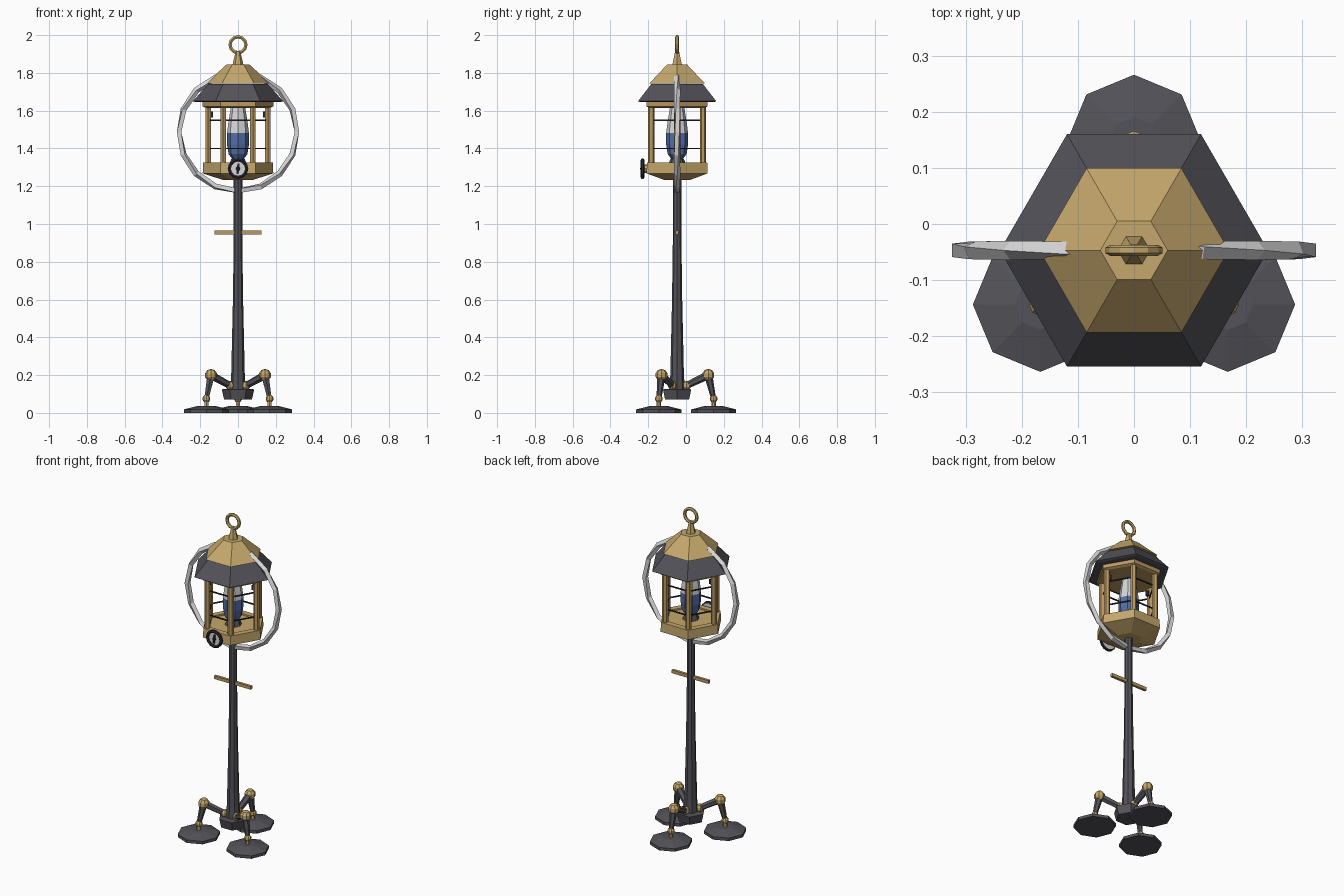
import bpy, bmesh, math
from mathutils import Vector, Matrix

if "Cube" in bpy.data.objects:
    bpy.data.objects.remove(bpy.data.objects["Cube"])

CY = -0.047  # y of the lamp's axis


def mat(name, r, g, b):
    m = bpy.data.materials.new(name)
    m.diffuse_color = (r, g, b, 1)
    m.use_nodes = True
    m.node_tree.nodes["Principled BSDF"].inputs["Base Color"].default_value = m.diffuse_color
    return m


GOLD = mat("brass", 0.56, 0.39, 0.15)
BRONZE = mat("bronze", 0.50, 0.32, 0.12)
IRON = mat("iron", 0.085, 0.085, 0.10)
BLACK = mat("black_metal", 0.02, 0.02, 0.03)
SILVER = mat("silver", 0.68, 0.68, 0.68)
BLUE = mat("blue_liquid", 0.09, 0.16, 0.38)


def finish(bm, name, *mats):
    bmesh.ops.recalc_face_normals(bm, faces=bm.faces)
    me = bpy.data.meshes.new(name)
    bm.to_mesh(me)
    bm.free()
    for m in mats:
        me.materials.append(m)
    ob = bpy.data.objects.new(name, me)
    bpy.context.collection.objects.link(ob)
    return ob


def lathe(name, profile, n, *mats, center=(0, CY)):
    """Stack of n-sided rings from (radius, z) pairs, capped at both ends."""
    bm = bmesh.new()
    rings = []
    for r, z in profile:
        rings.append([bm.verts.new((center[0] + r * math.cos(math.tau * i / n),
                                    center[1] + r * math.sin(math.tau * i / n), z))
                      for i in range(n)])
    for a, b in zip(rings, rings[1:]):
        for i in range(n):
            j = (i + 1) % n
            bm.faces.new((a[i], a[j], b[j], b[i]))
    bm.faces.new(rings[0])
    bm.faces.new(rings[-1])
    return finish(bm, name, *mats)


def rod(name, a, b, r1, r2, n, m):
    a, b = Vector(a), Vector(b)
    d = b - a
    M = Matrix.Translation((a + b) / 2) @ d.to_track_quat('Z', 'Y').to_matrix().to_4x4()
    bm = bmesh.new()
    bmesh.ops.create_cone(bm, cap_ends=True, segments=n, radius1=r1, radius2=r2,
                          depth=d.length, matrix=M)
    return finish(bm, name, m)


def ball(name, p, r, m):
    bm = bmesh.new()
    bmesh.ops.create_uvsphere(bm, u_segments=8, v_segments=5, radius=r,
                              matrix=Matrix.Translation(p))
    return finish(bm, name, m)


def box(name, p, size, m, rot=0):
    bm = bmesh.new()
    M = Matrix.Translation(p) @ Matrix.Rotation(rot, 4, 'Y') @ Matrix.Diagonal((*size, 1))
    bmesh.ops.create_cube(bm, size=1, matrix=M)
    return finish(bm, name, m)


def hoop(name, c, R, r, n, k, m, twist=0.0, flat=False):
    """Ring with a k-sided section, upright in xz, or lying flat in xy."""
    bm = bmesh.new()
    c = Vector(c)
    up = Vector((0, 1, 0)) if flat else Vector((0, 0, 1))
    side = Vector((0, 0, 1)) if flat else Vector((0, 1, 0))
    rings = []
    for i in range(n):
        t = math.tau * i / n
        out = Vector((1, 0, 0)) * math.cos(t) + up * math.sin(t)
        ring = []
        for j in range(k):
            a = math.tau * (j + 0.5) / k + twist * i
            ring.append(bm.verts.new(c + out * (R + r * math.cos(a)) + side * r * math.sin(a)))
        rings.append(ring)
    for i in range(n):
        p, q = rings[i], rings[(i + 1) % n]
        for j in range(k):
            l = (j + 1) % k
            bm.faces.new((p[j], p[l], q[l], q[j]))
    return finish(bm, name, m)


def polar(radius, deg, z):
    t = math.radians(deg)
    return Vector((radius * math.cos(t), CY + radius * math.sin(t), z))


# Pole and its base
lathe("base_hub", [(0.074, 0.072), (0.086, 0.125), (0.045, 0.127)], 6, IRON)
lathe("pole", [(0.042, 0.12), (0.036, 0.2), (0.027, 0.6), (0.023, 0.9), (0.023, 1.24)], 8, IRON)
box("crossbar", (0, CY, 0.955), (0.25, 0.016, 0.02), BRONZE)

# Three jointed legs with wide feet
for deg in (90, 210, 330):
    hip, knee, ankle = polar(0.05, deg, 0.145), polar(0.165, deg, 0.2), polar(0.193, deg, 0.075)
    foot = polar(0.193, deg, 0)
    ball("hip_joint", hip, 0.024, GOLD)
    rod("upper_leg", hip, knee, 0.018, 0.022, 6, IRON)
    ball("knee_joint", knee, 0.033, GOLD)
    rod("lower_leg", ankle, knee, 0.013, 0.022, 6, IRON)
    ball("ankle_joint", ankle, 0.021, GOLD)
    rod("foot_stub", foot + Vector((0, 0, 0.03)), ankle, 0.012, 0.012, 6, GOLD)
    lathe("foot", [(0.12, 0.0), (0.12, 0.018), (0.045, 0.037)], 8, IRON, center=foot[:2])

# Lantern tray and cage
lathe("lantern_tray", [(0.075, 1.232), (0.187, 1.268), (0.184, 1.325), (0.145, 1.325),
                       (0.145, 1.315)], 6, GOLD)
for i in range(6):
    a, b = polar(0.158, 60 * i, 1.31), polar(0.158, 60 * i, 1.64)
    rod("cage_post", a, b, 0.017, 0.017, 6, BRONZE)
lathe("cage_top", [(0.17, 1.615), (0.187, 1.622), (0.187, 1.648)], 6, BRONZE)
for z in (1.4, 1.55):
    hoop("cage_wire", (0, CY, z), 0.15, 0.005, 6, 4, BLACK, flat=True)
for s in (-1, 1):
    box("cage_clip", (s * 0.14, CY, 1.58), (0.014, 0.02, 0.03), BLACK)

# Glass vessel, blue below the fill line
vessel = lathe("glass_vessel", [(0.03, 1.343), (0.05, 1.37), (0.058, 1.42), (0.058, 1.482),
                                (0.052, 1.53), (0.036, 1.63)], 8, SILVER, BLUE)
for p in vessel.data.polygons:
    p.material_index = 1 if p.center.z < 1.48 else 0
lathe("vessel_holder", [(0.05, 1.31), (0.035, 1.345)], 8, IRON)

# Two-tier roof and finial
lathe("lower_roof", [(0.225, 1.645), (0.239, 1.65), (0.157, 1.742)], 6, IRON)
lathe("upper_roof", [(0.169, 1.745), (0.06, 1.845)], 6, GOLD)
lathe("finial_stem", [(0.029, 1.843), (0.012, 1.915)], 6, GOLD)
hoop("finial_ring", (0, CY, 1.949), 0.042, 0.01, 12, 6, GOLD)

# Large twisted hoop around the lantern
hoop("outer_hoop", (0, CY, 1.487), 0.312, 0.017, 16, 4, SILVER, twist=math.tau / 16)

# Gauge on the front of the tray
GZ = 1.293
rod("gauge_mount", (0, -0.19, GZ), (0, -0.222, GZ), 0.022, 0.022, 8, GOLD)
rod("gauge_face", (0, -0.22, GZ), (0, -0.23, GZ), 0.046, 0.046, 12, SILVER)
hoop("gauge_rim", (0, -0.23, GZ), 0.046, 0.01, 12, 6, BLACK)
box("gauge_hand", (0, -0.232, GZ), (0.012, 0.008, 0.055), BLACK, rot=0.1)
ball("gauge_pin", (0, -0.232, GZ), 0.011, BLACK)
